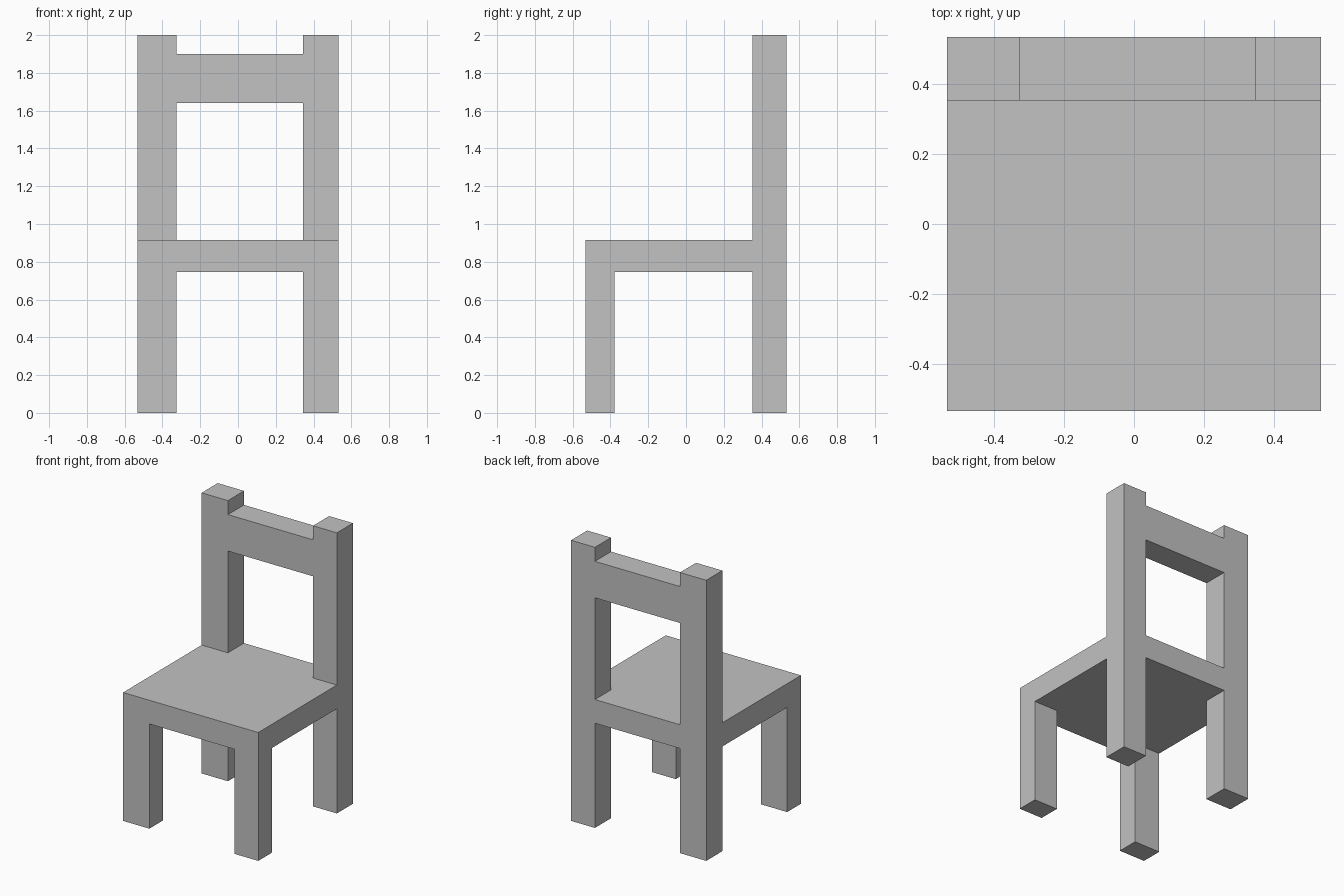
import bpy
import bmesh

cube = bpy.data.objects.get("Cube")
if cube:
    bpy.data.objects.remove(cube, do_unlink=True)

# Single plain grey finish
grey = bpy.data.materials.new("plain_grey")
grey.use_nodes = True
colour = (0.54, 0.54, 0.54, 1)
grey.diffuse_color = colour
grey.node_tree.nodes["Principled BSDF"].inputs["Base Color"].default_value = colour

# Key planes of the chair
HALF = 0.533                      # outer half width and depth
IN_R, IN_L = -0.326, 0.345        # inner faces of the right and left legs
FRONT_IN, BACK_IN = -0.378, 0.352 # inner faces of the front and back legs
SEAT_LOW, SEAT_TOP = 0.746, 0.915
RAIL_LOW, RAIL_TOP = 1.64, 1.90
HEIGHT = 2.0


def prism(name, outline, low, high):
    """Extrude a plan outline (x, y) from height low to high."""
    bm = bmesh.new()
    face = bm.faces.new([bm.verts.new((x, y, low)) for x, y in outline])
    out = bmesh.ops.extrude_face_region(bm, geom=[face])
    top = [v for v in out["geom"] if isinstance(v, bmesh.types.BMVert)]
    bmesh.ops.translate(bm, verts=top, vec=(0, 0, high - low))
    bmesh.ops.recalc_face_normals(bm, faces=bm.faces)
    mesh = bpy.data.meshes.new(name)
    bm.to_mesh(mesh)
    bm.free()
    mesh.materials.append(grey)
    obj = bpy.data.objects.new(name, mesh)
    bpy.context.collection.objects.link(obj)
    return obj


def rect(x0, x1, y0, y1):
    return [(x0, y0), (x1, y0), (x1, y1), (x0, y1)]


# Legs: the back pair runs up to carry the backrest
for side, x0, x1 in (("right", -HALF, IN_R), ("left", IN_L, HALF)):
    prism("front_leg_" + side, rect(x0, x1, -HALF, FRONT_IN), 0, SEAT_LOW)
    prism("back_post_" + side, rect(x0, x1, BACK_IN, HALF), 0, HEIGHT)

# Seat: notched round the back posts
prism("seat", [(-HALF, -HALF), (HALF, -HALF), (HALF, BACK_IN), (IN_L, BACK_IN),
               (IN_L, HALF), (IN_R, HALF), (IN_R, BACK_IN), (-HALF, BACK_IN)],
      SEAT_LOW, SEAT_TOP)

# Backrest rail between the posts
prism("backrest_rail", rect(IN_R, IN_L, BACK_IN, HALF), RAIL_LOW, RAIL_TOP)
